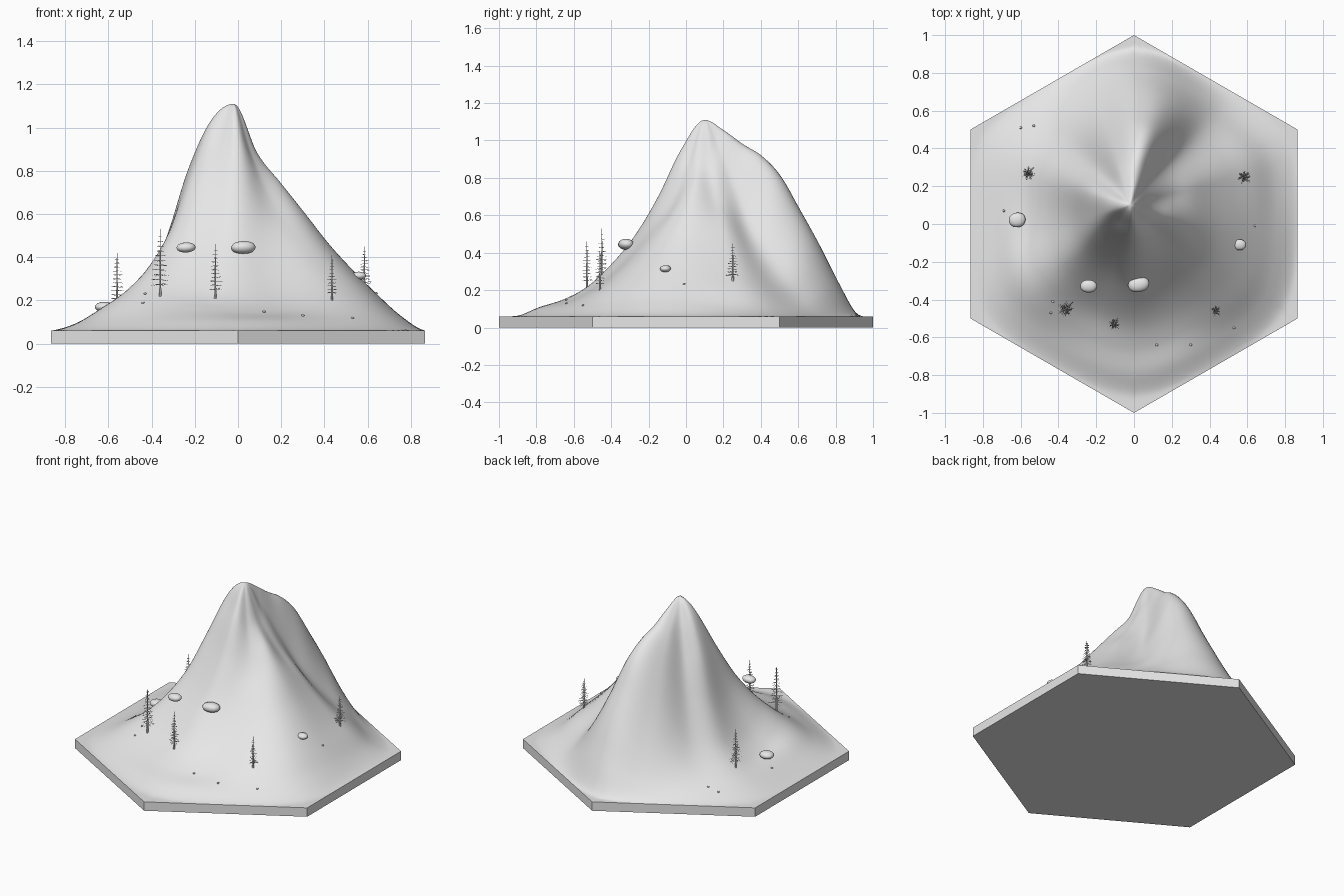
import bpy, bmesh, random
from math import sin, cos, pi, tau, atan2, radians, floor
from mathutils import Vector, Matrix

if "Cube" in bpy.data.objects:
    bpy.data.objects.remove(bpy.data.objects["Cube"])
random.seed(4)

grey = bpy.data.materials.new("light_grey")
grey.use_nodes = True
grey.diffuse_color = (0.8, 0.8, 0.8, 1)
grey.node_tree.nodes["Principled BSDF"].inputs["Base Color"].default_value = (0.8, 0.8, 0.8, 1)

BASE = 0.06
SUMMIT = 1.11
PEAK = Vector((-0.02, 0.1))
CORNERS = [Vector((cos(a), sin(a))) for a in (radians(30 + 60 * k) for k in range(6))]
NORMALS = [Vector((cos(k * pi / 3), sin(k * pi / 3))) for k in range(6)]
APOTHEM = cos(pi / 6)

# Slope heights in hundredths, from the summit outward, one row every 30 degrees
SLOPES = [
    (88, 70, 57, 43, 31, 21, 11),
    (95, 76, 58, 44, 32, 22, 12),
    (105, 97, 91, 81, 64, 46, 25),
    (103, 93, 80, 64, 46, 30, 16),
    (99, 77, 54, 36, 24, 16, 10),
    (103, 81, 49, 28, 18, 13, 9),
    (102, 78, 47, 28, 18, 14, 9),
    (95, 74, 54, 39, 28, 19, 11),
    (94, 70, 50, 35, 23, 16, 11),
    (95, 69, 48, 33, 22, 15, 11),
    (87, 66, 52, 40, 30, 21, 12),
    (88, 74, 60, 46, 34, 23, 13),
]


def spline(a, b, c, d, f):
    return b + f * (c - a + f * (2 * a - 5 * b + 4 * c - d + f * (3 * (b - c) + d - a))) / 2


def along_slope(row, t):
    v = [row[0] / 100, SUMMIT] + [h / 100 for h in row] + [BASE, BASE, BASE]
    i = min(int(t * 8), 8)
    return spline(*v[i:i + 4], t * 8 - i)


def height(x, y):
    """Terrain height at a point of the hexagon."""
    p = Vector((x, y)) - PEAK
    reach = sum(max(0, p.dot(n) / (APOTHEM - PEAK.dot(n))) ** 8 for n in NORMALS)
    t = min(1, reach ** 0.125)
    sector = (atan2(p.y, p.x) - radians(15)) / radians(30)
    k = floor(sector)
    rows = [along_slope(SLOPES[(k + j) % 12], t) for j in (-1, 0, 1, 2)]
    return max(BASE, spline(*rows, sector - k))


def add_object(name, bm, smooth=True):
    mesh = bpy.data.meshes.new(name)
    bm.to_mesh(mesh)
    bm.free()
    mesh.materials.append(grey)
    obj = bpy.data.objects.new(name, mesh)
    bpy.context.collection.objects.link(obj)
    for poly in mesh.polygons:
        poly.use_smooth = smooth
    return obj


# Hexagonal slab, open where the terrain covers it
bm = bmesh.new()
low = [bm.verts.new((c.x, c.y, 0)) for c in CORNERS]
high = [bm.verts.new((c.x, c.y, BASE)) for c in CORNERS]
bm.faces.new(low[::-1])
for k in range(6):
    j = (k + 1) % 6
    bm.faces.new((low[k], low[j], high[j], high[k]))
add_object("hexagonal_base", bm, smooth=False)

# Mountain: rings shrinking from the hexagon outline to the summit
SIDE, RINGS = 24, 64
outline = [CORNERS[k].lerp(CORNERS[(k + 1) % 6], s / SIDE)
           for k in range(6) for s in range(SIDE)]
bm = bmesh.new()
summit = bm.verts.new((PEAK.x, PEAK.y, SUMMIT))
inner = None
for r in range(1, RINGS + 1):
    ring = []
    for edge in outline:
        p = PEAK.lerp(edge, r / RINGS)
        ring.append(bm.verts.new((p.x, p.y, BASE if r == RINGS else height(p.x, p.y))))
    for i in range(len(ring)):
        j = (i + 1) % len(ring)
        if inner:
            bm.faces.new((inner[i], ring[i], ring[j], inner[j]))
        else:
            bm.faces.new((summit, ring[i], ring[j]))
    inner = ring
add_object("mountain", bm)


# Boulders: rounded, flattened blocks
def boulder(name, x, y, z, size, turn=0.0, levels=3):
    bm = bmesh.new()
    bmesh.ops.create_cube(bm, size=1.25)
    bmesh.ops.scale(bm, vec=size, verts=bm.verts)
    for v in bm.verts:
        v.co *= random.uniform(0.92, 1.08)
    obj = add_object(name, bm)
    obj.location = (x, y, z)
    obj.rotation_euler.z = turn
    obj.modifiers.new("rounding", "SUBSURF").levels = levels
    obj.modifiers["rounding"].render_levels = levels


boulder("boulder_west", -0.62, 0.02, 0.17, (0.085, 0.075, 0.045))
boulder("boulder_front_west", -0.24, -0.33, 0.445, (0.085, 0.065, 0.045), -0.1)
boulder("boulder_front", 0.025, -0.32, 0.445, (0.105, 0.075, 0.055), 0.1)
boulder("boulder_east", 0.56, -0.11, 0.315, (0.065, 0.055, 0.035))

pebbles = [(-0.6, 0.51), (-0.53, 0.52), (-0.69, 0.07), (-0.43, -0.41), (-0.44, -0.47),
           (0.12, -0.64), (0.3, -0.64), (0.53, -0.55), (0.64, -0.01)]
for n, (x, y) in enumerate(pebbles, 1):
    boulder(f"pebble_{n}", x, y, height(x, y) + 0.002, (0.014, 0.012, 0.01), levels=1)


# Conifers: tapered trunk with whorls of thin drooping branches and twigs
def spike(bm, start, end, radius, sides=3):
    axis = end - start
    turn = axis.to_track_quat("Z", "Y").to_matrix().to_4x4()
    bmesh.ops.create_cone(bm, cap_ends=True, segments=sides, radius1=radius,
                          radius2=radius * 0.2, depth=axis.length,
                          matrix=Matrix.Translation((start + end) / 2) @ turn)


def conifer(name, x, y, top, spread):
    bm = bmesh.new()
    ground = height(x, y) - 0.01
    tall = top - ground
    spike(bm, Vector((0, 0, 0)), Vector((0, 0, tall)), 0.006, 6)
    whorls = 11
    for w in range(whorls):
        f = w / whorls
        z = tall * (0.2 + 0.76 * f)
        for b in range(7):
            a = tau * b / 7 + w * 0.8 + random.uniform(-0.2, 0.2)
            reach = spread * (1 - 0.8 * f) * random.uniform(0.7, 1.05)
            out = Vector((cos(a), sin(a), random.uniform(-0.2, 0.1)))
            root = Vector((0, 0, z))
            spike(bm, root, root + out * reach, 0.0016)
            for side in (-1, 1):
                twig = Vector((cos(a + side * 0.7), sin(a + side * 0.7), -0.2))
                joint = root + out * reach * 0.55
                spike(bm, joint, joint + twig * reach * 0.3, 0.001)
    add_object(name, bm, smooth=False).location = (x, y, ground)


conifer("conifer_back_west", -0.56, 0.27, 0.42, 0.045)
conifer("conifer_front_west", -0.36, -0.45, 0.53, 0.05)
conifer("conifer_front", -0.105, -0.53, 0.46, 0.04)
conifer("conifer_front_east", 0.435, -0.46, 0.41, 0.033)
conifer("conifer_back_east", 0.585, 0.25, 0.45, 0.042)
